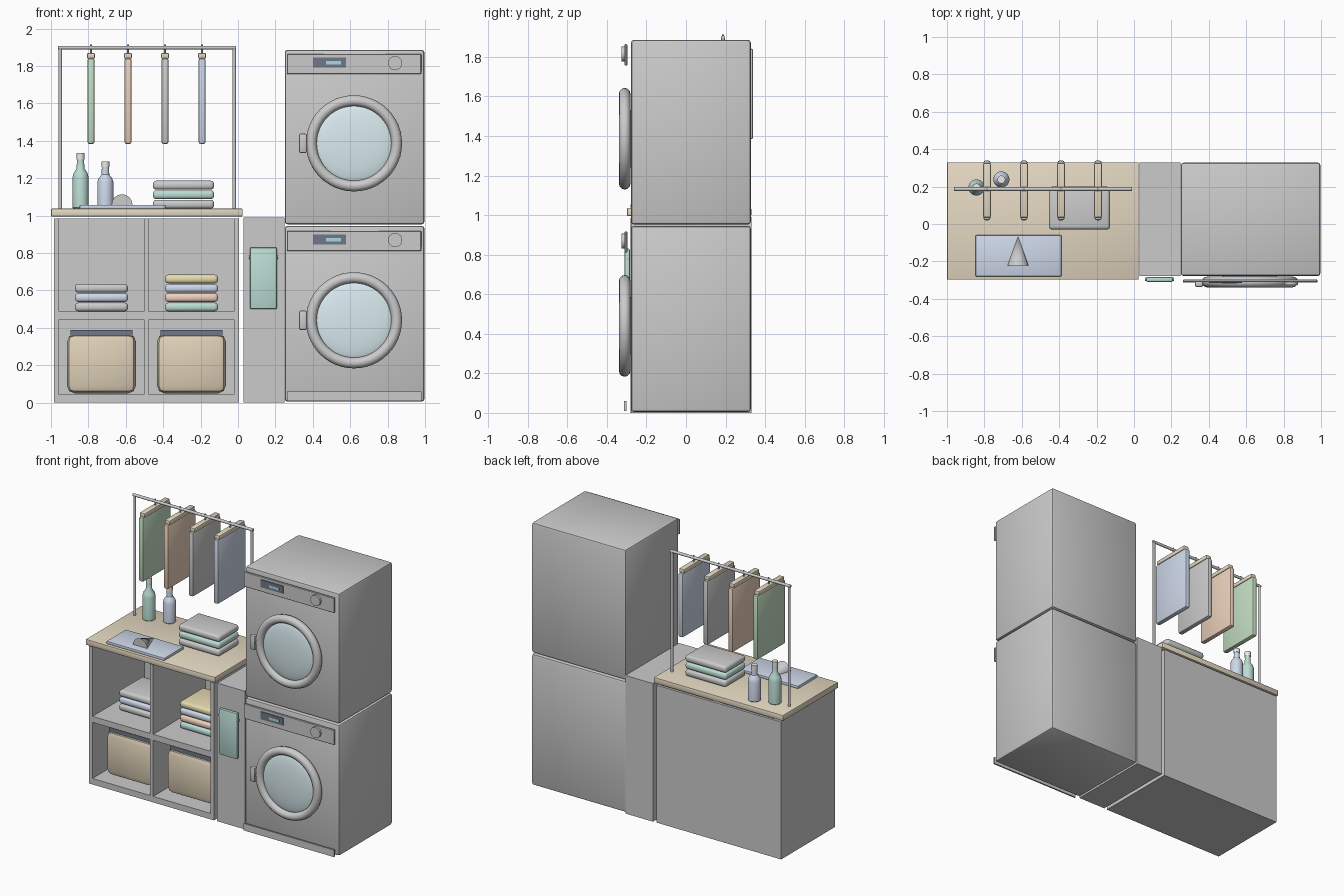
import bpy, bmesh, math
from mathutils import Vector

if "Cube" in bpy.data.objects:
    bpy.data.objects.remove(bpy.data.objects["Cube"])

COL = dict(wood=(.78, .69, .54), cream=(.83, .83, .80), basket=(.74, .64, .48), dark=(.16, .19, .24),
           screen=(.42, .68, .80), glass=(.70, .83, .87), teal=(.50, .72, .66), blue=(.62, .69, .82),
           orange=(.84, .64, .50), green=(.55, .73, .54), yellow=(.80, .72, .44), cap=(.85, .83, .80))
MATS = {}


def finish(ob, name, col, smooth=True):
    ob.name = name
    if col:
        if col not in MATS:
            MATS[col] = bpy.data.materials.new(col)
            MATS[col].diffuse_color = (*COL[col], 1)
        ob.data.materials.append(MATS[col])
    if smooth:
        bpy.ops.object.select_all(action='DESELECT')
        ob.select_set(True)
        bpy.context.view_layer.objects.active = ob
        bpy.ops.object.shade_smooth_by_angle(angle=math.radians(35))
    return ob


def box(name, x, y, z, col=None, bevel=0, seg=2):
    """Box from (min, max) ranges on each axis."""
    bm = bmesh.new()
    bmesh.ops.create_cube(bm, size=1)
    for v in bm.verts:
        v.co = Vector([(r[0] + r[1]) / 2 + c * (r[1] - r[0]) for r, c in zip((x, y, z), v.co)])
    if bevel:
        bmesh.ops.bevel(bm, geom=bm.edges[:], offset=bevel, segments=seg, profile=.5, affect='EDGES')
    me = bpy.data.meshes.new(name)
    bm.to_mesh(me)
    bm.free()
    ob = bpy.data.objects.new(name, me)
    bpy.context.collection.objects.link(ob)
    return finish(ob, name, col, bool(bevel))


def rod(name, a, b, r, col=None, r2=None, n=24):
    """Cylinder or cone from point a to point b."""
    a, b = Vector(a), Vector(b)
    bpy.ops.mesh.primitive_cone_add(vertices=n, radius1=r, radius2=r if r2 is None else r2,
                                    depth=(b - a).length, location=(a + b) / 2,
                                    rotation=(b - a).to_track_quat('Z', 'Y').to_euler())
    return finish(bpy.context.object, name, col)


def lathe(name, profile, loc, col, n=24):
    bm = bmesh.new()
    vs = [bm.verts.new((r, 0, z)) for r, z in profile]
    es = [bm.edges.new(p) for p in zip(vs, vs[1:])]
    bmesh.ops.spin(bm, geom=vs + es, cent=(0, 0, 0), axis=(0, 0, 1), angle=math.tau, steps=n)
    bmesh.ops.remove_doubles(bm, verts=bm.verts[:], dist=1e-4)
    bmesh.ops.recalc_face_normals(bm, faces=bm.faces[:])
    me = bpy.data.meshes.new(name)
    bm.to_mesh(me)
    bm.free()
    ob = bpy.data.objects.new(name, me)
    ob.location = loc
    bpy.context.collection.objects.link(ob)
    return finish(ob, name, col)


def machine(name, z0, z1, dz):
    box(name + "_body", (.25, .997), (-.278, .328), (z0, z1), None, .015)
    box(name + "_control_panel", (.262, .98), (-.31, -.297), (.81 + dz, .918 + dz), None, .003, 1)
    box(name + "_display", (.40, .577), (-.316, -.308), (.845 + dz, .899 + dz), 'dark')
    box(name + "_display_bar", (.47, .55), (-.319, -.314), (.861 + dz, .881 + dz), 'screen')
    rod(name + "_knob", (.84, -.305, .869 + dz), (.84, -.326, .869 + dz), .038)
    zc = .44 + dz
    bpy.ops.mesh.primitive_torus_add(major_radius=.228, minor_radius=.029, major_segments=48, minor_segments=12,
                                     location=(.62, -.31, zc), rotation=(math.pi / 2, 0, 0))
    finish(bpy.context.object, name + "_door_ring", None)
    bpy.ops.mesh.primitive_uv_sphere_add(segments=40, ring_count=20, radius=.21, location=(.62, -.302, zc),
                                         rotation=(math.pi / 2, 0, 0))
    bpy.context.object.scale = (1, 1, .15)
    finish(bpy.context.object, name + "_door_glass", 'glass')
    box(name + "_door_handle", (.326, .369), (-.337, -.306), (zc - .052, zc + .052), None, .01)


def stack(name, x, y, z, cols, step=.05):
    for i, c in enumerate(cols):
        box(f"{name}_{i + 1}", x, y, (z + i * step, z + i * step + step * .93), c, .018, 3)


# Stacked washer and dryer
machine("washer", .005, .945, 0)
machine("dryer", .953, 1.886, .946)
box("washer_kick_plate", (.262, .98), (-.313, -.302), (.01, .06))

# Filler panel with hanging hand towel
box("filler_panel", (.03, .249), (-.278, .33), (0, .99), 'cream')
rod("towel_rail", (.058, -.295, .777), (.213, -.295, .777), .009)
box("hand_towel", (.064, .208), (-.31, -.284), (.5, .83), 'teal', .008)

# Open cabinet
Y = (-.28, .325)
for n, x in (("left_side", (-.984, -.957)), ("divider", (-.503, -.476)), ("right_side", (-.022, .005))):
    box("cabinet_" + n, x, Y, (0, .985), 'cream')
for x in ((-.957, -.503), (-.476, -.022)):
    box("cabinet_bottom", x, Y, (0, .043), 'cream')
    box("cabinet_shelf", x, Y, (.445, .488), 'cream')
box("cabinet_back", (-.984, .005), (.31, .328), (0, .985), 'cream')
box("countertop", (-1, .025), (-.298, .33), (.995, 1.037), 'wood', .006)

# Baskets with dark rims
for x in (-.73, -.249):
    box("basket", (x - .184, x + .184), (-.2, .22), (.05, .367), 'basket', .04)
    box("basket_rim", (x - .165, x + .165), (-.18, .2), (.35, .387), 'dark')

# Folded towels
stack("left_shelf_towel", (-.872, -.588), (-.11, .16), .488, (None, 'blue', None))
stack("right_shelf_towel", (-.39, -.107), (-.11, .16), .488, ('teal', 'orange', 'blue', 'yellow'))
stack("counter_towel", (-.455, -.128), (-.03, .2), 1.037, (None, 'teal', None), .051)

# Ironing mat and iron
box("ironing_mat", (-.847, -.388), (-.28, -.06), (1.037, 1.057), 'blue', .004)
rod("iron", (-.62, -.222, 1.058), (-.62, -.067, 1.058), .056, None, 0, 16)

# Bottles
for n, x, y, h, c in (("tall", -.842, .195, .298, 'teal'), ("short", -.709, .238, .253, 'blue')):
    lathe(n + "_bottle", [(0, 0), (.038, 0), (.043, .005), (.043, h * .56), (.037, h * .64), (.021, h * .72),
                          (.019, h * .88), (0, h * .88)], (x, y, 1.037), c)
    rod(n + "_bottle_cap", (x, y, 1.037 + h * .88), (x, y, 1.037 + h), .021, 'cap')

# Clothes rail
for x in (-.95, -.02):
    rod("rail_post", (x, .187, 1.03), (x, .187, 1.9), .009)
rod("rail_bar", (-.962, .187, 1.898), (-.01, .187, 1.898), .01)

# Hanging clothes
for i, c in enumerate(('green', 'orange', None, 'blue')):
    x = -.786 + i * .198
    box("garment", (x - .019, x + .019), (.02, .34), (1.383, 1.842), c, .012)
    box("hanger", (x - .021, x + .021), (.035, .325), (1.838, 1.87), 'wood', .008)
    rod("hanger_hook", (x, .187, 1.865), (x, .187, 1.914), .005, None, None, 10)

for m in bpy.data.materials:
    if m.users and not m.is_grease_pencil:
        m.use_nodes = True
        m.node_tree.nodes["Principled BSDF"].inputs["Base Color"].default_value = m.diffuse_color
